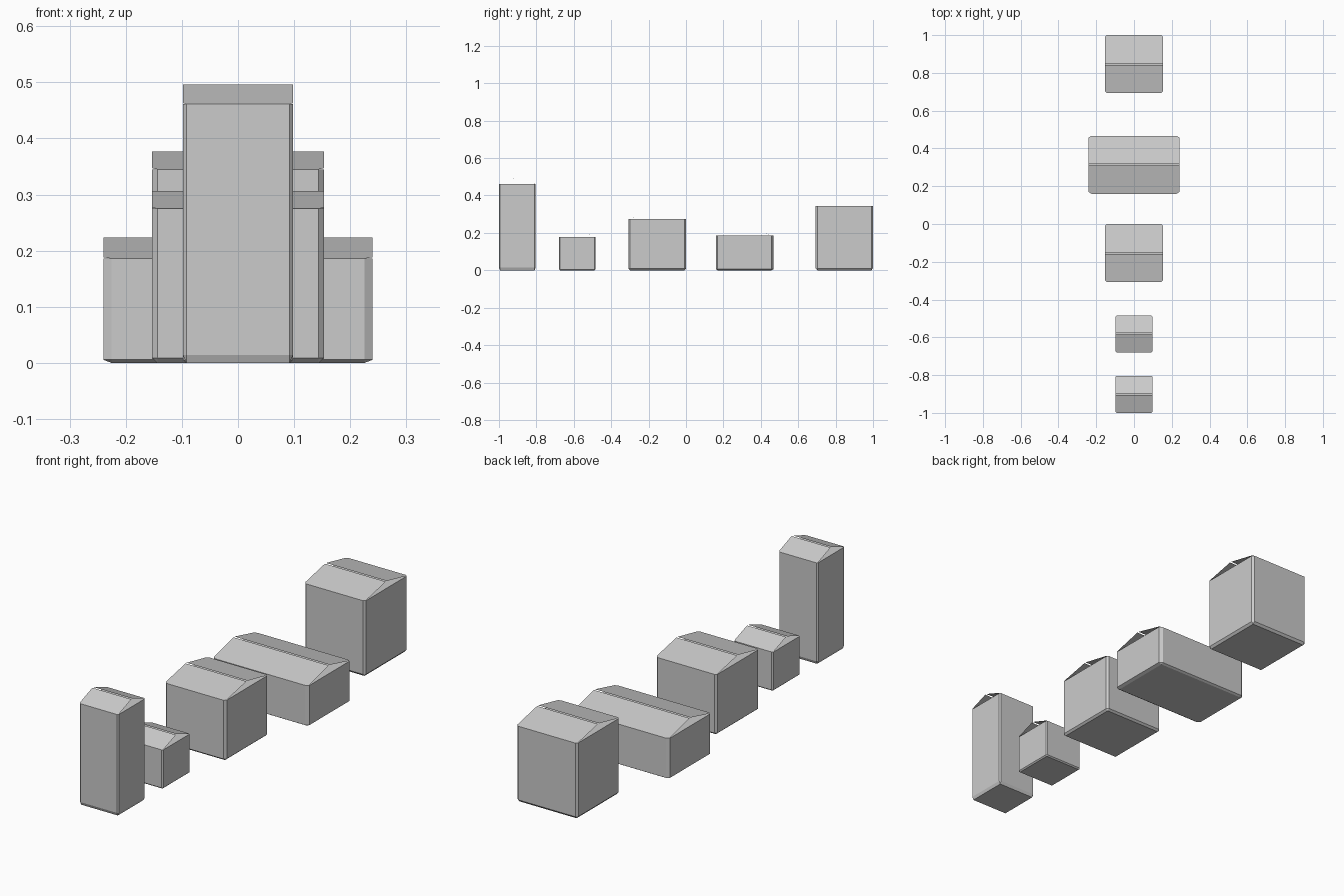
import bpy, bmesh

if "Cube" in bpy.data.objects:
    bpy.data.objects.remove(bpy.data.objects["Cube"])

# name, half width, y front, y back, wall height, ridge height
HOUSES = [
    ("tower_house", 0.098, -1.0, -0.804, 0.461, 0.496),
    ("small_house", 0.098, -0.68, -0.484, 0.178, 0.212),
    ("middle_house", 0.153, -0.308, 0.0, 0.275, 0.306),
    ("long_house", 0.24, 0.16, 0.467, 0.186, 0.223),
    ("back_house", 0.153, 0.693, 1.0, 0.345, 0.377),
]
CUT = 0.03   # corner chamfer as a share of each dimension
GAP = 0.004  # half of the slit along the ridge


def make(name, verts, faces):
    mesh = bpy.data.meshes.new(name)
    mesh.from_pydata(verts, [], faces)
    bm = bmesh.new()
    bm.from_mesh(mesh)
    bmesh.ops.recalc_face_normals(bm, faces=bm.faces)
    bm.to_mesh(mesh)
    bm.free()
    ob = bpy.data.objects.new(name, mesh)
    bpy.context.collection.objects.link(ob)
    return ob


def octagon(hx, hy, cx, cy, yc, z):
    pts = [(hx - cx, -hy), (hx, -hy + cy), (hx, hy - cy), (hx - cx, hy)]
    pts += [(-x, -y) for x, y in pts]
    return [(x, y + yc, z) for x, y in pts]


for name, hx, y0, y1, wall, ridge in HOUSES:
    yc, hy = (y0 + y1) / 2, (y1 - y0) / 2
    cx, cy, cz = 2 * hx * CUT, 2 * hy * CUT, wall * CUT

    # Walls: box with chamfered upright corners and bottom edges
    verts = [(sx * (hx - cx), yc + sy * (hy - cy), 0)
             for sx, sy in ((1, -1), (1, 1), (-1, 1), (-1, -1))]
    verts += octagon(hx, hy, cx, cy, yc, cz)
    verts += octagon(hx, hy, cx, cy, yc, wall)
    faces = [(0, 1, 2, 3), tuple(range(12, 20))]
    for i in range(8):
        j = (i + 1) % 8
        faces.append((4 + i, 4 + j, 12 + j, 12 + i))
    for k in range(4):
        a, b = 4 + 2 * k, 5 + 2 * k
        nxt, c = (k + 1) % 4, 4 + (2 * k + 2) % 8
        faces += [(k, a, b), (k, b, c, nxt)]
    make(name + "_walls", verts, faces)

    # Roof: two thin sloping sheets with open gable ends
    for side, label in ((-1, "front"), (1, "back")):
        slope_z = wall + (ridge - wall) * cy / hy
        pts = [(-hx + cx, hy, wall), (hx - cx, hy, wall),
               (hx, hy - cy, slope_z), (hx, GAP, ridge),
               (-hx, GAP, ridge), (-hx, hy - cy, slope_z)]
        verts = [(x, yc + side * y, z) for x, y, z in pts]
        order = tuple(range(6)) if side < 0 else tuple(reversed(range(6)))
        roof = make(f"{name}_{label}_roof", verts, [order])
        if roof.data.polygons[0].normal.z < 0:
            roof.data.flip_normals()
